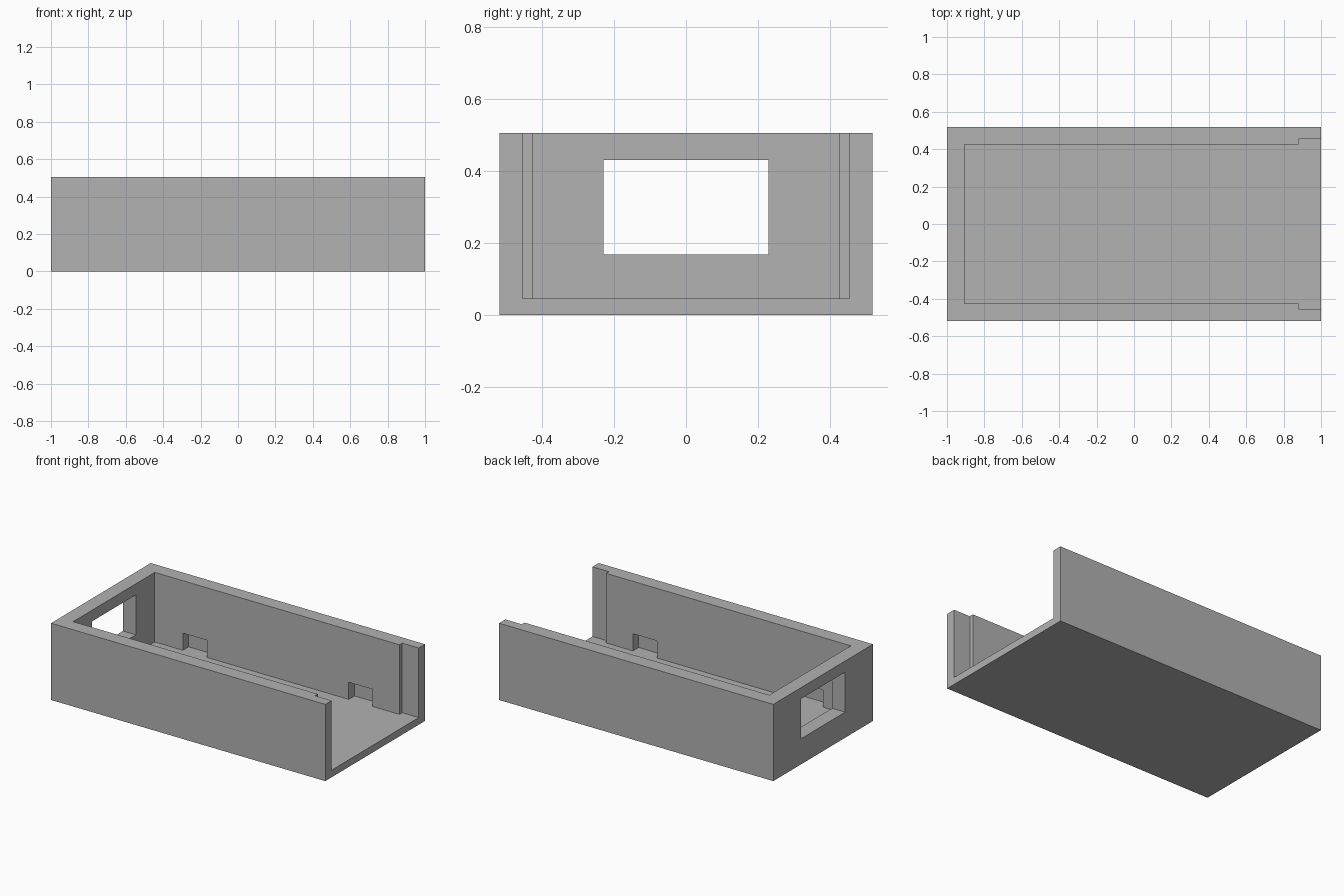
import bpy

# Remove the default cube only
cube = bpy.data.objects.get("Cube")
if cube:
    bpy.data.objects.remove(cube, do_unlink=True)

# Main dimensions
HALF_X, HALF_Y, HEIGHT = 1.0, 0.519, 0.506
FLOOR = 0.047
INNER_X, INNER_Y = -0.905, 0.425

grey = bpy.data.materials.new("light_grey")
grey.use_nodes = True
colour = (0.445, 0.445, 0.445, 1)
grey.diffuse_color = colour
grey.node_tree.nodes["Principled BSDF"].inputs["Base Color"].default_value = colour


def box(name, x, y, z):
    """Axis-aligned box from (min, max) pairs."""
    bpy.ops.mesh.primitive_cube_add(size=1)
    ob = bpy.context.object
    ob.name = name
    ob.location = [(a + b) / 2 for a, b in (x, y, z)]
    ob.scale = [b - a for a, b in (x, y, z)]
    bpy.ops.object.transform_apply(location=True, rotation=False, scale=True)
    ob.data.materials.append(grey)
    return ob


def carve(body, name, x, y, z):
    """Cut a box-shaped void out of the body."""
    cutter = box(name, x, y, z)
    cutter.hide_render = True
    bpy.context.view_layer.objects.active = body
    mod = body.modifiers.new(name, "BOOLEAN")
    mod.operation = "DIFFERENCE"
    mod.solver = "EXACT"
    mod.object = cutter
    bpy.ops.object.modifier_apply(modifier=mod.name)
    bpy.data.objects.remove(cutter, do_unlink=True)


# Solid block that becomes the open tray
tray = box("enclosure_tray", (-HALF_X, HALF_X), (-HALF_Y, HALF_Y), (0, HEIGHT))

# Cavity, open at the top and at the +x end
carve(tray, "cavity", (INNER_X, 1.2), (-INNER_Y, INNER_Y), (FLOOR, 0.7))

# Wider rebate at the open end
carve(tray, "end_rebate", (0.88, 1.2), (-0.454, 0.454), (FLOOR, 0.7))

# Rectangular window through the closed end wall
carve(tray, "window", (-1.2, -0.8), (-0.229, 0.229), (0.169, 0.432))

# Pockets at the foot of the side walls, running across the cavity
for start in (-0.70, 0.51):
    carve(tray, "pocket_pair", (start, start + 0.175), (-0.485, 0.485), (FLOOR, 0.16))
